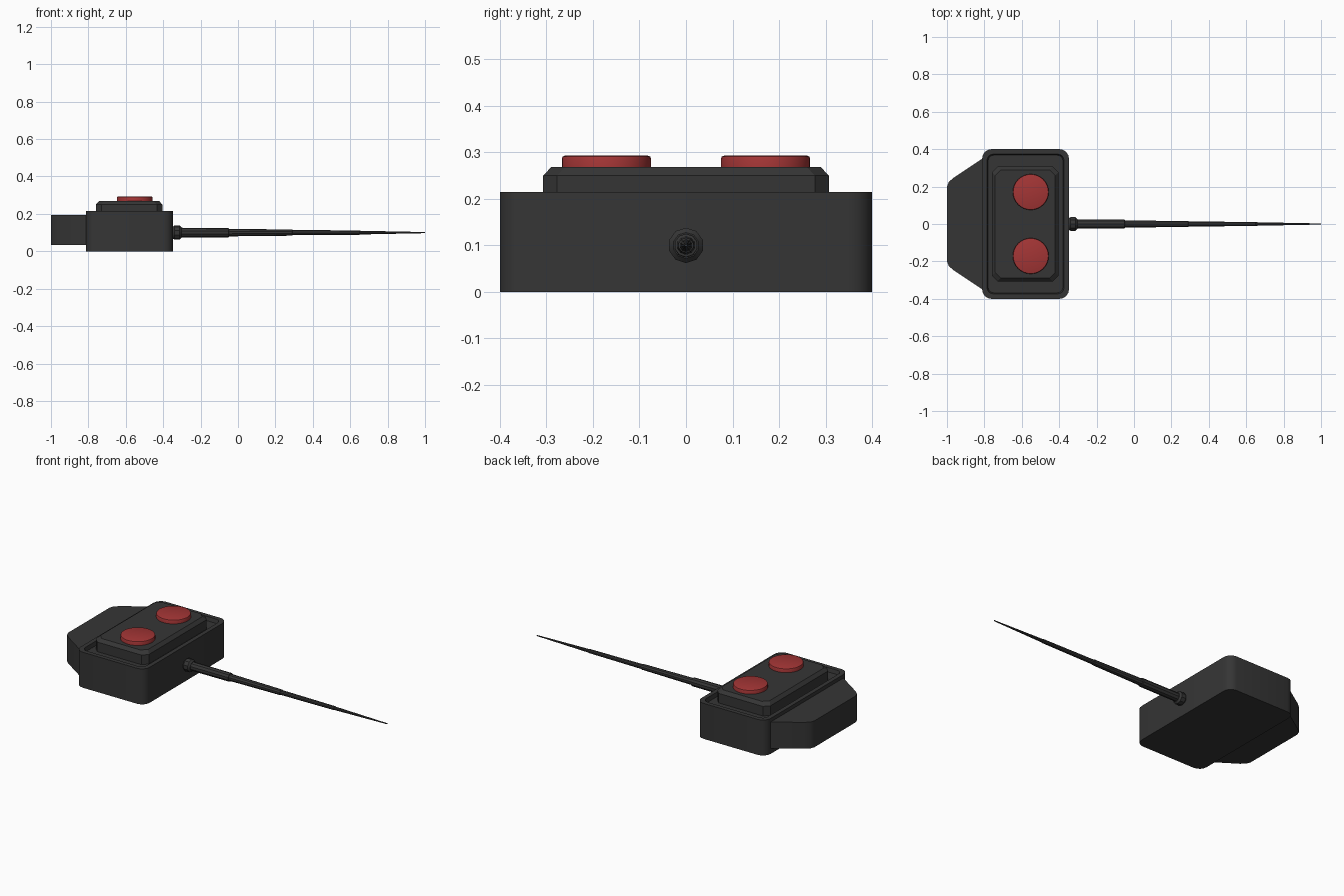
import bpy, math

if "Cube" in bpy.data.objects:
    bpy.data.objects.remove(bpy.data.objects["Cube"])


def material(name, rgb):
    m = bpy.data.materials.new(name)
    m.diffuse_color = (*rgb, 1)
    m.use_nodes = True
    m.node_tree.nodes["Principled BSDF"].inputs["Base Color"].default_value = m.diffuse_color
    return m


BLACK = material("charcoal plastic", (0.036, 0.036, 0.036))
RED = material("red button", (0.37, 0.036, 0.036))


def loft(name, rings, mat):
    """Skin a stack of equal-length rings and cap both ends."""
    n = len(rings[0])
    verts = [p for r in rings for p in r]
    faces = [(k * n + i, k * n + (i + 1) % n, (k + 1) * n + (i + 1) % n, (k + 1) * n + i)
             for k in range(len(rings) - 1) for i in range(n)]
    faces += [tuple(reversed(range(n))), tuple(range(len(verts) - n, len(verts)))]
    me = bpy.data.meshes.new(name)
    me.from_pydata(verts, [], faces)
    me.materials.append(mat)
    ob = bpy.data.objects.new(name, me)
    bpy.context.collection.objects.link(ob)
    bpy.ops.object.select_all(action='DESELECT')
    ob.select_set(True)
    bpy.context.view_layer.objects.active = ob
    bpy.ops.object.shade_smooth_by_angle(angle=math.radians(30))
    return ob


def rounded_rect(cx, hx, hy, r, z, steps):
    pts = []
    for q, (sx, sy) in enumerate([(1, 1), (-1, 1), (-1, -1), (1, -1)]):
        for i in range(steps + 1):
            a = math.pi / 2 * (q + i / steps)
            pts.append((cx + sx * (hx - r) + r * math.cos(a), sy * (hy - r) + r * math.sin(a), z))
    return pts


# main case with a raised rim around a sunken top
loft("case", [rounded_rect(-0.58, 0.232 - d, 0.4 - d, 0.05 - d * 0.6, z, 4)
              for d, z in [(0, 0), (0, 0.215), (0.026, 0.215), (0.032, 0.192)]], BLACK)

# raised button panel with chamfered top
loft("button_panel", [rounded_rect(-0.582, 0.178 - d, 0.307 - d, 0.03, z, 1)
                      for d, z in [(0, 0.18), (0, 0.25), (0.018, 0.269)]], BLACK)

# tapered block on the end of the case
half = [(-0.78, 0.362), (-0.81, 0.35), (-0.965, 0.247), (-0.99, 0.225), (-1.0, 0.2)]
outline = half + [(x, -y) for x, y in reversed(half)]
loft("end_block", [[(x, y, z) for x, y in outline] for z in (0.033, 0.193)], BLACK)

# two round buttons
for side, label in ((-1, "front"), (1, "back")):
    loft(label + "_button",
         [[(-0.552 + r * math.cos(a), side * 0.171 + r * math.sin(a), z)
           for a in (math.tau * i / 32 for i in range(32))]
          for r, z in [(0.096, 0.26), (0.096, 0.286), (0.094, 0.291), (0.089, 0.293)]], RED)


def turned(name, profile, sides):
    """Turned part along x at antenna height."""
    loft(name, [[(x, r * math.cos(a), 0.1 + r * math.sin(a))
                 for a in (math.tau * (i + 0.5) / sides for i in range(sides))]
                for x, r in profile], BLACK)


# antenna collar and telescoping rod
turned("antenna_collar", [(-0.36, 0.031), (-0.349, 0.031), (-0.34, 0.038),
                          (-0.312, 0.038), (-0.302, 0.028)], 10)
turned("antenna_rod", [(-0.31, 0.026), (-0.05, 0.025), (-0.049, 0.02), (0.29, 0.0165),
                       (0.291, 0.014), (0.65, 0.0115), (0.651, 0.01), (1.0, 0.003)], 10)
